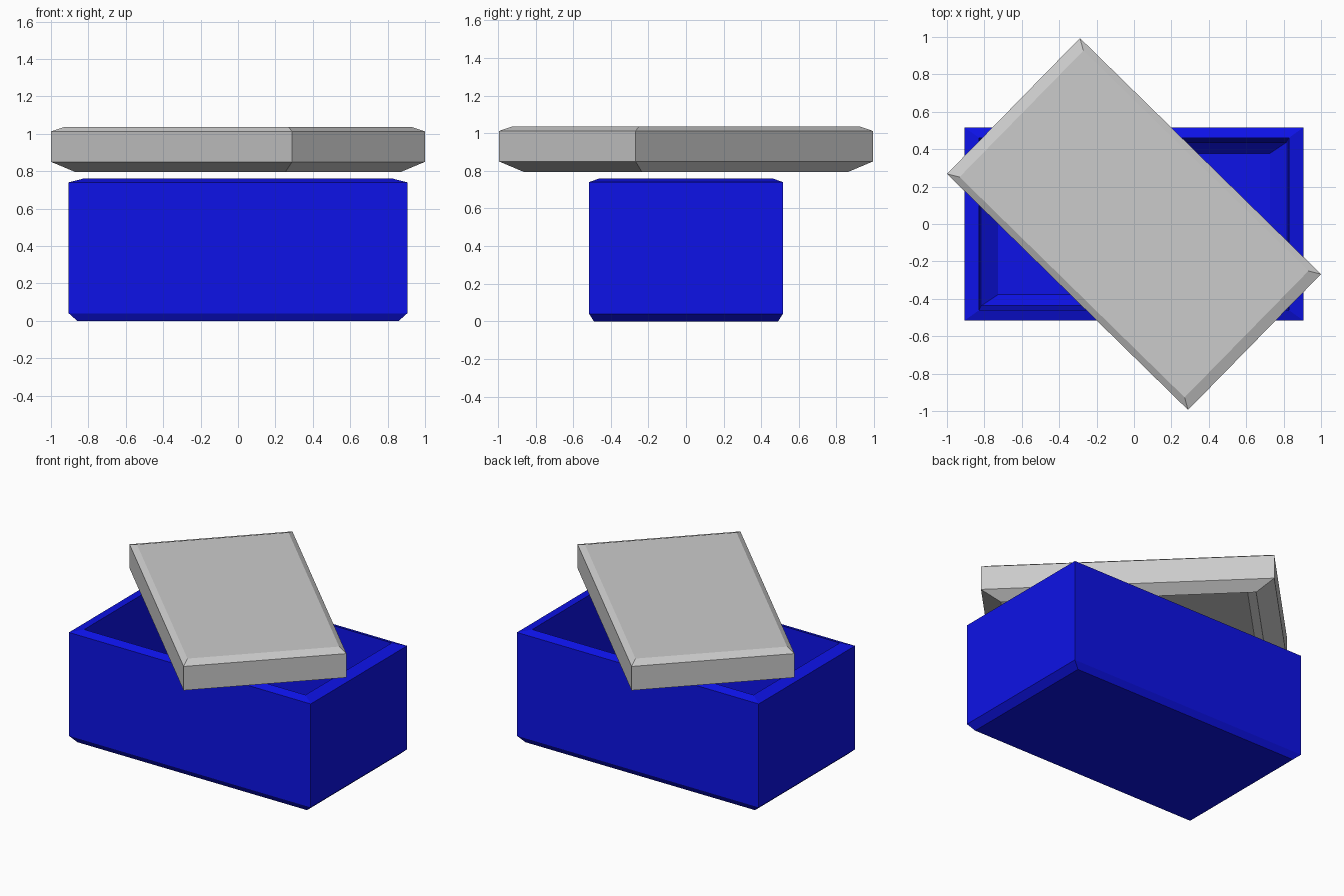
import bpy, bmesh, math

if "Cube" in bpy.data.objects:
    bpy.data.objects.remove(bpy.data.objects["Cube"])


def ring_shell(name, rings):
    """Skin a stack of rectangles (half x, half y, z) and cap both ends."""
    bm = bmesh.new()
    loops = [[bm.verts.new((sx * hx, sy * hy, z))
              for sx, sy in ((-1, -1), (1, -1), (1, 1), (-1, 1))]
             for hx, hy, z in rings]
    for a, b in zip(loops, loops[1:]):
        for i in range(4):
            j = (i + 1) % 4
            bm.faces.new((a[i], a[j], b[j], b[i]))
    bm.faces.new(loops[0])
    bm.faces.new(loops[-1])
    bmesh.ops.recalc_face_normals(bm, faces=bm.faces)
    mesh = bpy.data.meshes.new(name)
    bm.to_mesh(mesh)
    bm.free()
    obj = bpy.data.objects.new(name, mesh)
    bpy.context.collection.objects.link(obj)
    return obj


# Open box: chamfered base, sloped rim, hollow with a chamfered floor
box = ring_shell("box", [
    (0.86, 0.49, 0.0), (0.905, 0.515, 0.04), (0.905, 0.515, 0.74),
    (0.828, 0.461, 0.76), (0.815, 0.436, 0.12), (0.727, 0.378, 0.06)])
blue = bpy.data.materials.new("blue")
blue.diffuse_color = (0.004, 0.006, 0.8, 1)
blue.use_nodes = True
blue.node_tree.nodes["Principled BSDF"].inputs["Base Color"].default_value = blue.diffuse_color
box.data.materials.append(blue)

# Lid resting askew: chamfered top, hollow underside
lid = ring_shell("lid", [
    (0.842, 0.473, 1.035), (0.902, 0.508, 1.012), (0.902, 0.508, 0.85),
    (0.785, 0.44, 0.795), (0.715, 0.40, 0.93)])
lid.rotation_euler.z = math.radians(-44.4)
